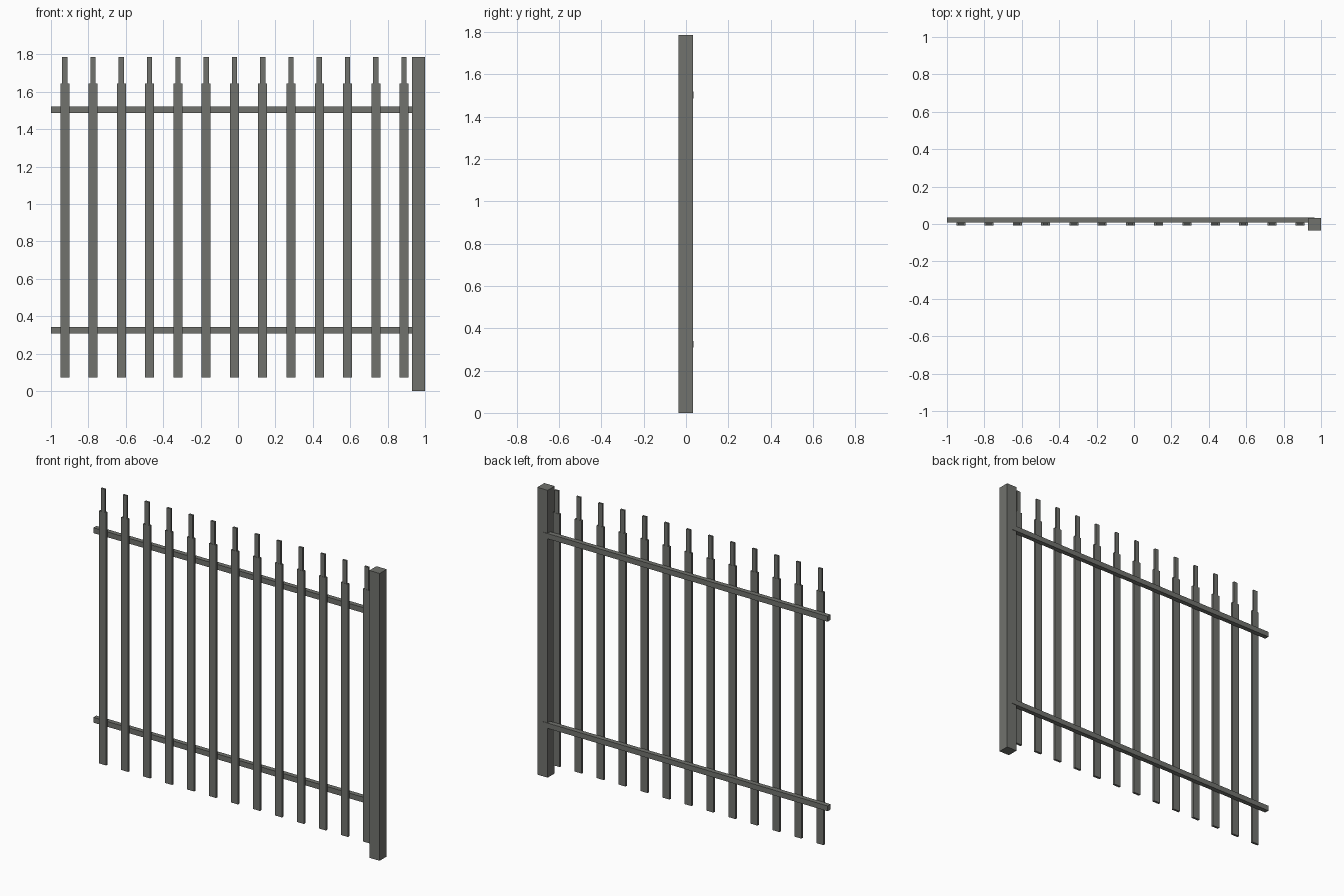
import bpy

old = bpy.data.objects.get("Cube")
if old:
    bpy.data.objects.remove(old, do_unlink=True)

# Painted metal
paint = bpy.data.materials.new("grey_painted_metal")
paint.use_nodes = True
colour = (0.165, 0.17, 0.155, 1)
paint.diffuse_color = colour
paint.node_tree.nodes["Principled BSDF"].inputs["Base Color"].default_value = colour


def box(name, x, y, z):
    """Box spanning the given (low, high) ranges."""
    spans = (x, y, z)
    bpy.ops.mesh.primitive_cube_add(size=1, location=[(a + b) / 2 for a, b in spans])
    obj = bpy.context.object
    obj.name = name
    obj.scale = [b - a for a, b in spans]
    bpy.ops.object.transform_apply(location=False, rotation=False, scale=True)
    obj.data.materials.append(paint)
    return obj


TOP = 1.787
SHOULDER = 1.645
PICKETS = 13
FIRST, LAST = -0.926, 0.888

# Square end post
box("post", (0.929, 1.0), (-0.036, 0.033), (0, TOP))

# Two horizontal rails running into the post
for name, low in (("lower_rail", 0.308), ("upper_rail", 1.487)):
    box(name, (-1.0, 0.964), (0.007, 0.036), (low, low + 0.033))

# Flat pickets, each with a narrower tip
for i in range(PICKETS):
    x = FIRST + (LAST - FIRST) * i / (PICKETS - 1)
    box(f"picket_{i + 1}", (x - 0.024, x + 0.024), (-0.007, 0.007), (0.073, SHOULDER))
    box(f"picket_tip_{i + 1}", (x - 0.014, x + 0.014), (-0.006, 0.006), (SHOULDER, TOP))
